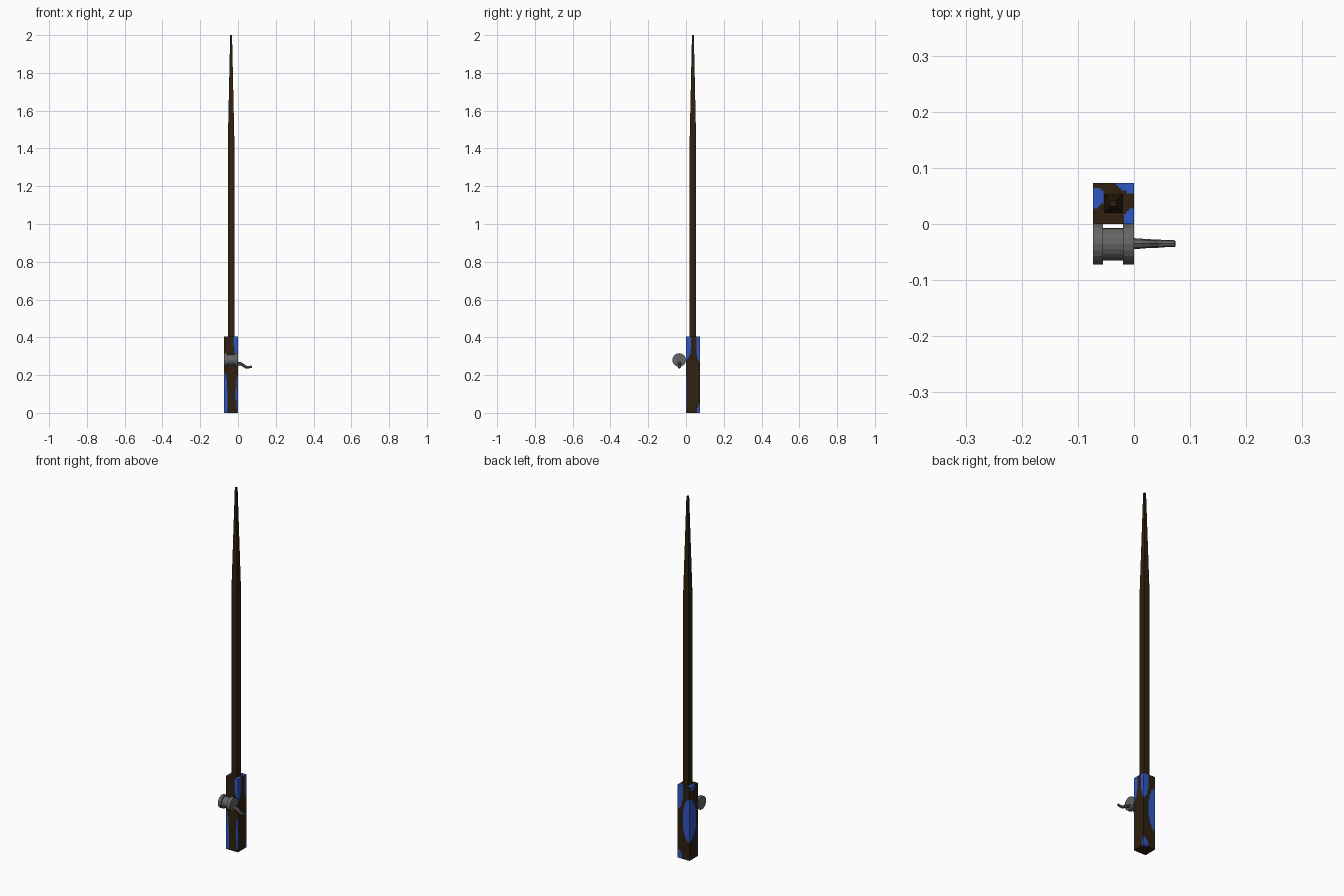
import bpy, bmesh, math
from mathutils import Vector, Matrix

if "Cube" in bpy.data.objects:
    bpy.data.objects.remove(bpy.data.objects["Cube"])


def material(name, col):
    m = bpy.data.materials.new(name)
    m.diffuse_color = (*col, 1)
    m.use_nodes = True
    m.node_tree.nodes["Principled BSDF"].inputs["Base Color"].default_value = m.diffuse_color
    return m


BROWN = material("dark_brown", (0.029, 0.015, 0.005))
BLUE = material("blue", (0.03, 0.095, 0.55))
GREY = material("grey", (0.13, 0.13, 0.13))


def add_object(name, bm, mats):
    bmesh.ops.recalc_face_normals(bm, faces=bm.faces)
    me = bpy.data.meshes.new(name)
    bm.to_mesh(me)
    bm.free()
    for m in mats:
        me.materials.append(m)
    ob = bpy.data.objects.new(name, me)
    bpy.context.collection.objects.link(ob)
    return ob


W, H = 0.073, 0.405
CX, CY = -W / 2, W / 2

# handle: square block, cut into a fine grid so blue patches can be coloured
bm = bmesh.new()
bmesh.ops.create_cube(bm, size=1, matrix=Matrix.Translation((CX, CY, H / 2))
                      @ Matrix.Diagonal((W, W, H, 1)))
for axis, start, size, n in ((0, -W, W, 16), (1, 0, W, 16), (2, 0, H, 60)):
    for i in range(1, n):
        co, no = Vector(), Vector()
        co[axis], no[axis] = start + size * i / n, 1
        bmesh.ops.bisect_plane(bm, geom=bm.verts[:] + bm.edges[:] + bm.faces[:],
                               plane_co=co, plane_no=no)
# blue patches: centre and radii of ellipsoids that stain the surface
patches = [
    ((-W, 0, 0.07), (0.017, 0.010, 0.15)),
    ((0, 0, 0.38), (0.021, 0.028, 0.10)),
    ((0, W, 0.37), (0.032, 0.020, 0.10)),
    ((0, W, 0.00), (0.028, 0.014, 0.05)),
    ((-W, W, 0.22), (0.042, 0.055, 0.12)),
    ((-W, 0.047, H), (0.020, 0.019, 0.03)),
    ((0, 0, 0.10), (0.012, 0.005, 0.10)),
]
for f in bm.faces:
    c = f.calc_center_median()
    if any(sum(((c[k] - p[k]) / r[k]) ** 2 for k in range(3)) < 1 for p, r in patches):
        f.material_index = 1
add_object("handle", bm, [BROWN, BLUE])

# rod: square pole with a tapered tip
bm = bmesh.new()
rings = []
for z, h in ((H, 0.017), (1.45, 0.017), (2.0, 0.005)):
    rings.append([bm.verts.new((CX + sx * h, CY + sy * h, z))
                  for sx, sy in ((-1, -1), (1, -1), (1, 1), (-1, 1))])
for a, b in zip(rings, rings[1:]):
    for i in range(4):
        j = (i + 1) % 4
        bm.faces.new((a[i], a[j], b[j], b[i]))
bm.faces.new(rings[0])
bm.faces.new(rings[-1])
add_object("rod", bm, [BROWN])

# reel: two flanges and a thinner spool, lathed around x
bm = bmesh.new()
N, RY, RZ = 20, -0.036, 0.28
rings = []
for x, r in ((-W, 0.036), (-0.055, 0.036), (-0.055, 0.029),
             (-0.020, 0.029), (-0.020, 0.036), (0, 0.036)):
    rings.append([bm.verts.new((x, RY + r * math.cos(2 * math.pi * i / N),
                                RZ + r * math.sin(2 * math.pi * i / N)))
                  for i in range(N)])
for a, b in zip(rings, rings[1:]):
    for i in range(N):
        j = (i + 1) % N
        bm.faces.new((a[i], a[j], b[j], b[i]))
bm.faces.new(rings[0])
bm.faces.new(rings[-1])
add_object("reel", bm, [GREY])

# crank: bent tapering bar on the reel's right side
cu = bpy.data.curves.new("crank", 'CURVE')
cu.dimensions = '3D'
cu.bevel_depth = 1
cu.bevel_resolution = 2
cu.use_fill_caps = True
sp = cu.splines.new('POLY')
pts = [(-0.004, 0.262, 0.010), (0.012, 0.260, 0.009), (0.024, 0.255, 0.008),
       (0.042, 0.242, 0.0075), (0.052, 0.241, 0.0065), (0.073, 0.245, 0.006)]
sp.points.add(len(pts) - 1)
for p, (x, z, r) in zip(sp.points, pts):
    p.co = (x, RY + 0.001, z, 1)
    p.radius = r
sp.use_smooth = False
cu.materials.append(GREY)
bpy.context.collection.objects.link(bpy.data.objects.new("crank", cu))
